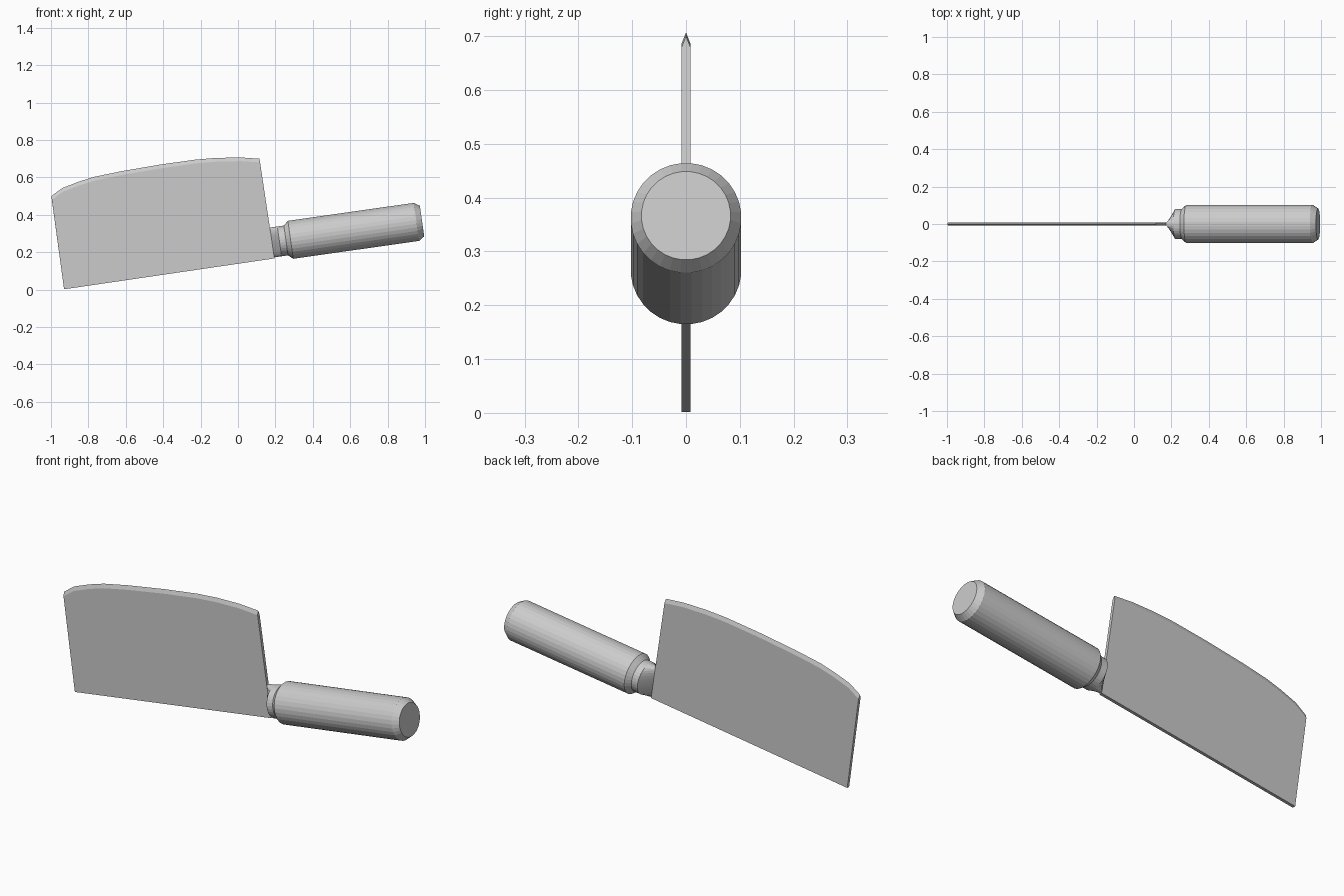
import bpy
import bmesh
from math import sin, cos, radians, tau
from mathutils import Matrix, Vector

if "Cube" in bpy.data.objects:
    bpy.data.objects.remove(bpy.data.objects["Cube"])

steel = bpy.data.materials.new("grey steel")
steel.use_nodes = True
GREY = (0.6, 0.6, 0.6, 1)
steel.diffuse_color = GREY
steel.node_tree.nodes["Principled BSDF"].inputs["Base Color"].default_value = GREY

SIDES = 32
HALF = 0.008      # half the blade thickness


def make_object(name, bm):
    bmesh.ops.recalc_face_normals(bm, faces=bm.faces)
    mesh = bpy.data.meshes.new(name)
    bm.to_mesh(mesh)
    bm.free()
    mesh.materials.append(steel)
    obj = bpy.data.objects.new(name, mesh)
    bpy.context.collection.objects.link(obj)
    return obj


def loft(name, rings):
    """Join equal rings of points into one capped solid."""
    bm = bmesh.new()
    loops = [[bm.verts.new(p) for p in ring] for ring in rings]
    for a, b in zip(loops, loops[1:]):
        for i in range(len(a)):
            j = (i + 1) % len(a)
            bm.faces.new((a[i], a[j], b[j], b[i]))
    bm.faces.new(loops[0])
    bm.faces.new(loops[-1])
    return make_object(name, bm)


def ring(x, radius, limit=1):
    """Circle around the handle axis, optionally squeezed flat in y."""
    pts = []
    for i in range(SIDES):
        a = tau * (i + 0.5) / SIDES
        y = max(-limit, min(limit, radius * cos(a)))
        pts.append(Vector((x, y, radius * sin(a))))
    return pts


# Handle: collar, flare, grip and chamfered butt, tapering to the blade at the neck
tilt = Matrix.Translation((0.281, 0, 0.2665)) @ Matrix.Rotation(radians(-8.1), 4, 'Y')
neck = loft("neck", [ring(-0.1, 0.081, HALF), ring(-0.06, 0.081)])
handle = loft("handle", [ring(-0.06, 0.081), ring(-0.025, 0.081), ring(0, 0.103),
                         ring(0.68, 0.103), ring(0.71, 0.083)])
for part in (neck, handle):
    part.data.transform(tilt)

# Blade: flat plate with a ground, curved upper edge
edge = [(-0.998, 0.50), (-0.94, 0.543), (-0.85, 0.578), (-0.77, 0.603),
        (-0.63, 0.632), (-0.42, 0.668), (-0.23, 0.695), (-0.12, 0.704),
        (0.01, 0.707), (0.115, 0.70)]
spine = [(0.195, 0.167), (-0.93, 0.002)]
bm = bmesh.new()
ridge = [bm.verts.new((x, 0, z)) for x, z in edge]
sides = []
for y in (-HALF, HALF):
    shoulder = [bm.verts.new((x + 0.003, y, z - 0.02)) for x, z in edge]
    base = [bm.verts.new((x, y, z)) for x, z in spine]
    bm.faces.new(shoulder + base)
    for i in range(len(edge) - 1):
        bm.faces.new((shoulder[i], shoulder[i + 1], ridge[i + 1], ridge[i]))
    sides.append((shoulder, base))
(front, fbase), (back, bbase) = sides
bm.faces.new((fbase[0], fbase[1], bbase[1], bbase[0]))
bm.faces.new((front[0], ridge[0], back[0], bbase[1], fbase[1]))
bm.faces.new((front[-1], ridge[-1], back[-1], bbase[0], fbase[0]))
make_object("blade", bm)
